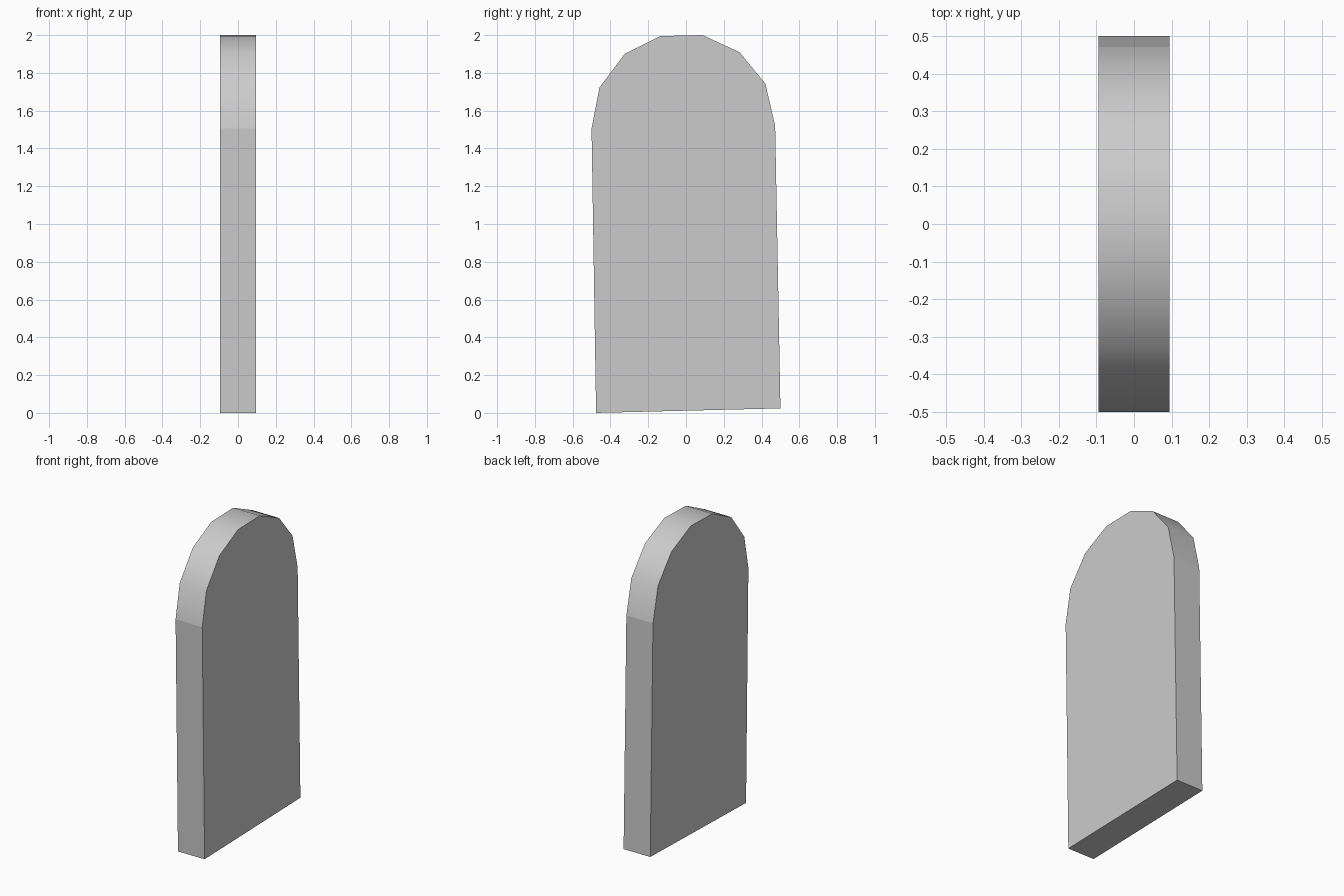
import bpy, bmesh

if "Cube" in bpy.data.objects:
    bpy.data.objects.remove(bpy.data.objects["Cube"])

HALF = 0.095  # half the slab thickness

# Slightly leaning arched outline in (y, z)
outline = [(-0.476, 0.0), (0.5, 0.024), (0.472, 1.52), (0.42, 1.743),
           (0.283, 1.91), (0.087, 2.0), (-0.135, 1.995), (-0.325, 1.90),
           (-0.458, 1.723), (-0.5, 1.505)]

# Extrude the outline into a slab along x
bm = bmesh.new()
face = bm.faces.new([bm.verts.new((-HALF, y, z)) for y, z in outline])
ext = bmesh.ops.extrude_face_region(bm, geom=[face], use_keep_orig=True)
moved = [v for v in ext["geom"] if isinstance(v, bmesh.types.BMVert)]
bmesh.ops.translate(bm, verts=moved, vec=(2 * HALF, 0, 0))
bmesh.ops.recalc_face_normals(bm, faces=bm.faces)

# Smooth the arched rim only; sides, base and big faces stay flat
for f in bm.faces:
    f.smooth = len(f.verts) == 4 and min(v.co.z for v in f.verts) > 1.4

mesh = bpy.data.meshes.new("arched_slab")
bm.to_mesh(mesh)
bm.free()
slab = bpy.data.objects.new("arched_slab", mesh)
bpy.context.collection.objects.link(slab)
